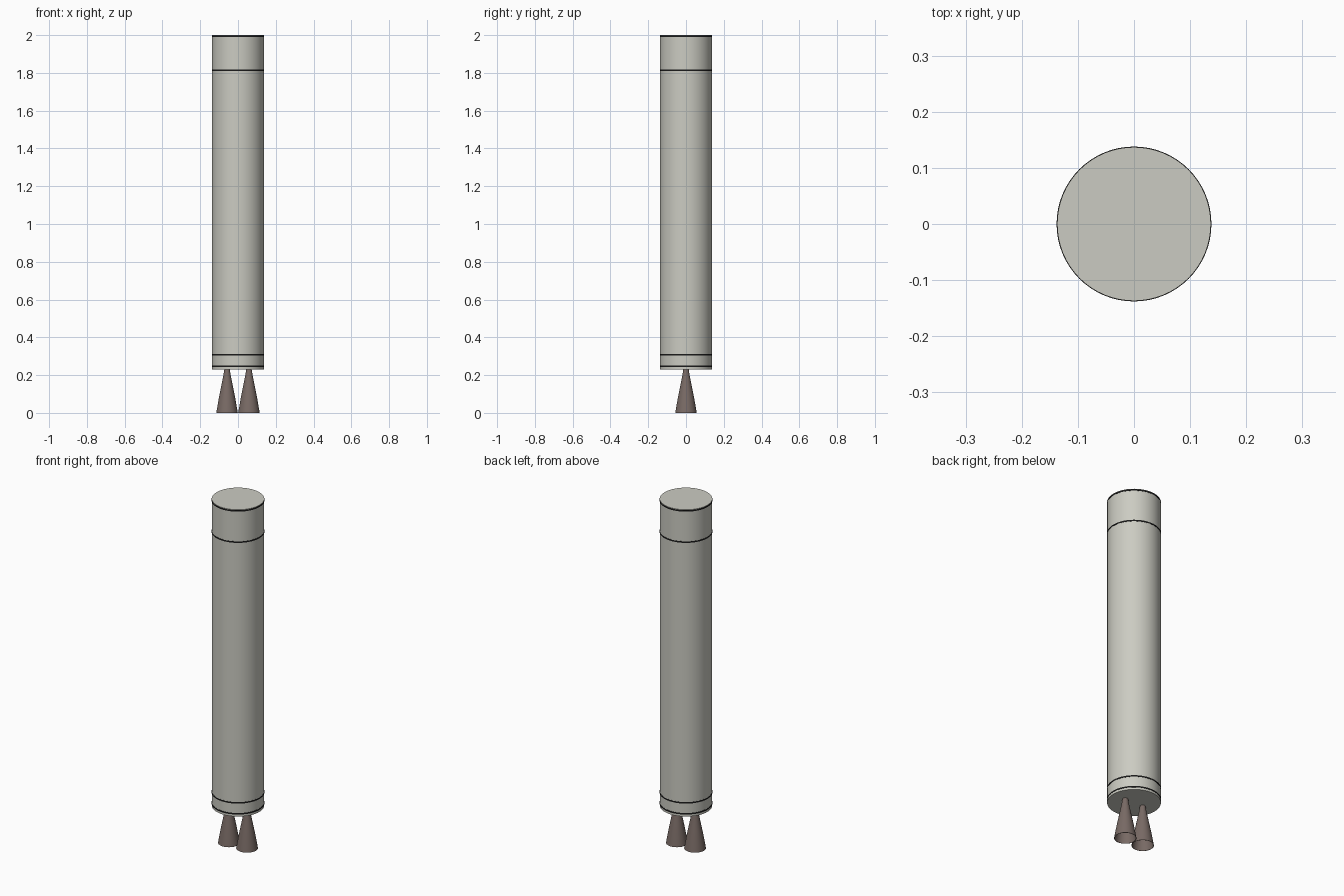
import bpy
import bmesh
import math

cube = bpy.data.objects.get("Cube")
if cube:
    bpy.data.objects.remove(cube, do_unlink=True)


def make_material(name, colour):
    mat = bpy.data.materials.new(name)
    mat.use_nodes = True
    mat.diffuse_color = (*colour, 1)
    bsdf = mat.node_tree.nodes["Principled BSDF"]
    bsdf.inputs["Base Color"].default_value = (*colour, 1)
    bsdf.inputs["Roughness"].default_value = 0.6
    return mat


def lathe(name, profile, mat, x=0, segments=64):
    """Spin an (r, z) profile about a vertical axis; a zero radius closes the end."""
    bm = bmesh.new()
    points = [bm.verts.new((r, 0, z)) for r, z in profile]
    edges = [bm.edges.new(pair) for pair in zip(points, points[1:])]
    bmesh.ops.spin(bm, geom=points + edges, axis=(0, 0, 1), cent=(0, 0, 0),
                   angle=math.tau, steps=segments)
    bmesh.ops.remove_doubles(bm, verts=bm.verts, dist=1e-5)
    bmesh.ops.recalc_face_normals(bm, faces=bm.faces)
    mesh = bpy.data.meshes.new(name)
    bm.to_mesh(mesh)
    bm.free()
    mesh.materials.append(mat)
    obj = bpy.data.objects.new(name, mesh)
    obj.location.x = x
    bpy.context.collection.objects.link(obj)
    bpy.ops.object.select_all(action="DESELECT")
    obj.select_set(True)
    bpy.context.view_layer.objects.active = obj
    bpy.ops.object.shade_smooth_by_angle(angle=math.radians(30))
    return obj


hull_grey = make_material("hull_grey", (0.60, 0.60, 0.54))
band_black = make_material("band_black", (0.01, 0.01, 0.01))
nozzle_brown = make_material("nozzle_brown", (0.19, 0.145, 0.13))

RADIUS = 0.137
BASE, TOP = 0.23, 2.0

# Cylindrical tank body
lathe("tank_body", [(0, BASE), (RADIUS, BASE), (RADIUS, TOP), (0, TOP)], hull_grey)

# Thin dark joint bands around the tank
bands = {"base_band": 0.246, "lower_band": 0.309, "upper_band": 1.813, "top_band": 1.993}
for name, z in bands.items():
    inner, outer, half = RADIUS - 0.002, RADIUS + 0.001, 0.004
    lathe(name, [(inner, z - half), (outer, z - half), (outer, z + half),
                 (inner, z + half), (inner, z - half)], band_black)

# Pair of hollow engine nozzles, listed from the throat to the exit
outside = [(0.013, BASE + 0.01), (0.019, 0.2), (0.032, 0.135), (0.044, 0.075), (0.057, 0)]
inside = [(r - 0.002, z) for r, z in reversed(outside)]
for side, x in (("left", 0.058), ("right", -0.058)):
    lathe(side + "_nozzle", outside + inside, nozzle_brown, x, 32)
